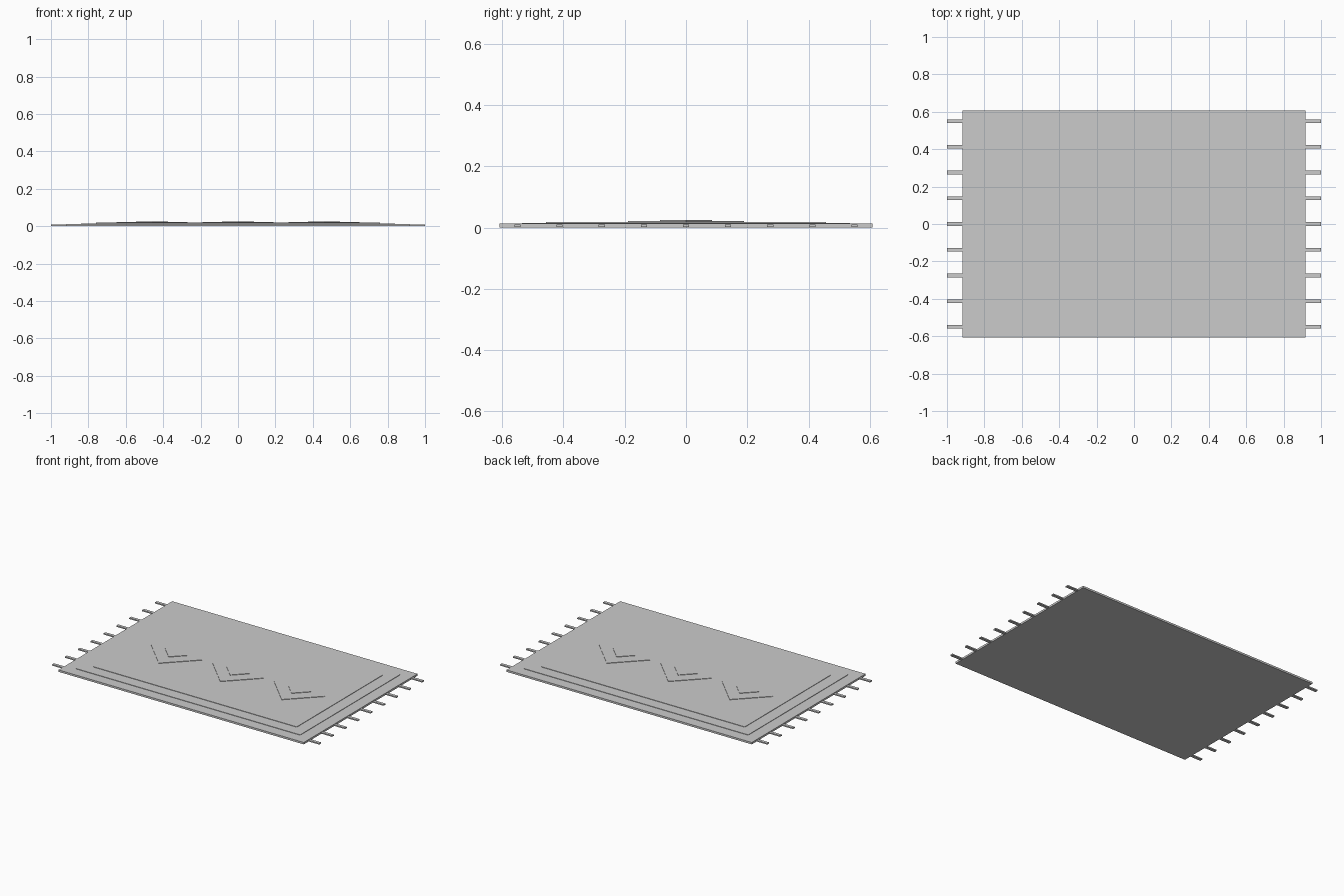
import bpy
import math

if "Cube" in bpy.data.objects:
    bpy.data.objects.remove(bpy.data.objects["Cube"])


def slab(name, hx, hy, z0, z1, x=0, y=0):
    bpy.ops.mesh.primitive_cube_add(size=1, location=(x, y, (z0 + z1) / 2))
    ob = bpy.context.object
    ob.name = name
    ob.scale = (2 * hx, 2 * hy, z1 - z0)
    bpy.ops.object.transform_apply(location=False, rotation=False, scale=True)
    return ob


def diamond(name, r, z0, z1, x):
    # four-sided cylinder with its corners on the x and y axes
    bpy.ops.mesh.primitive_cylinder_add(vertices=4, radius=r, depth=z1 - z0,
                                        location=(x, 0, (z0 + z1) / 2))
    bpy.context.object.name = name


# Woven body with stepped border and field
slab("rug_base", 0.918, 0.608, 0, 0.013)
slab("rug_border", 0.84, 0.535, 0.010, 0.016)
slab("rug_field", 0.76, 0.457, 0.012, 0.019)

# Nested diamond medallions
for i, x in enumerate((-0.46, 0, 0.46)):
    diamond(f"outer_diamond_{i}", 0.19, 0.016, 0.022, x)
    diamond(f"inner_diamond_{i}", 0.085, 0.018, 0.025, x)

# Fringe tassels at both ends
for side in (-1, 1):
    for i in range(9):
        slab(f"tassel_{side}_{i}", 0.045, 0.01, 0.002, 0.01,
             x=side * 0.955, y=-0.55 + i * 0.1375)
